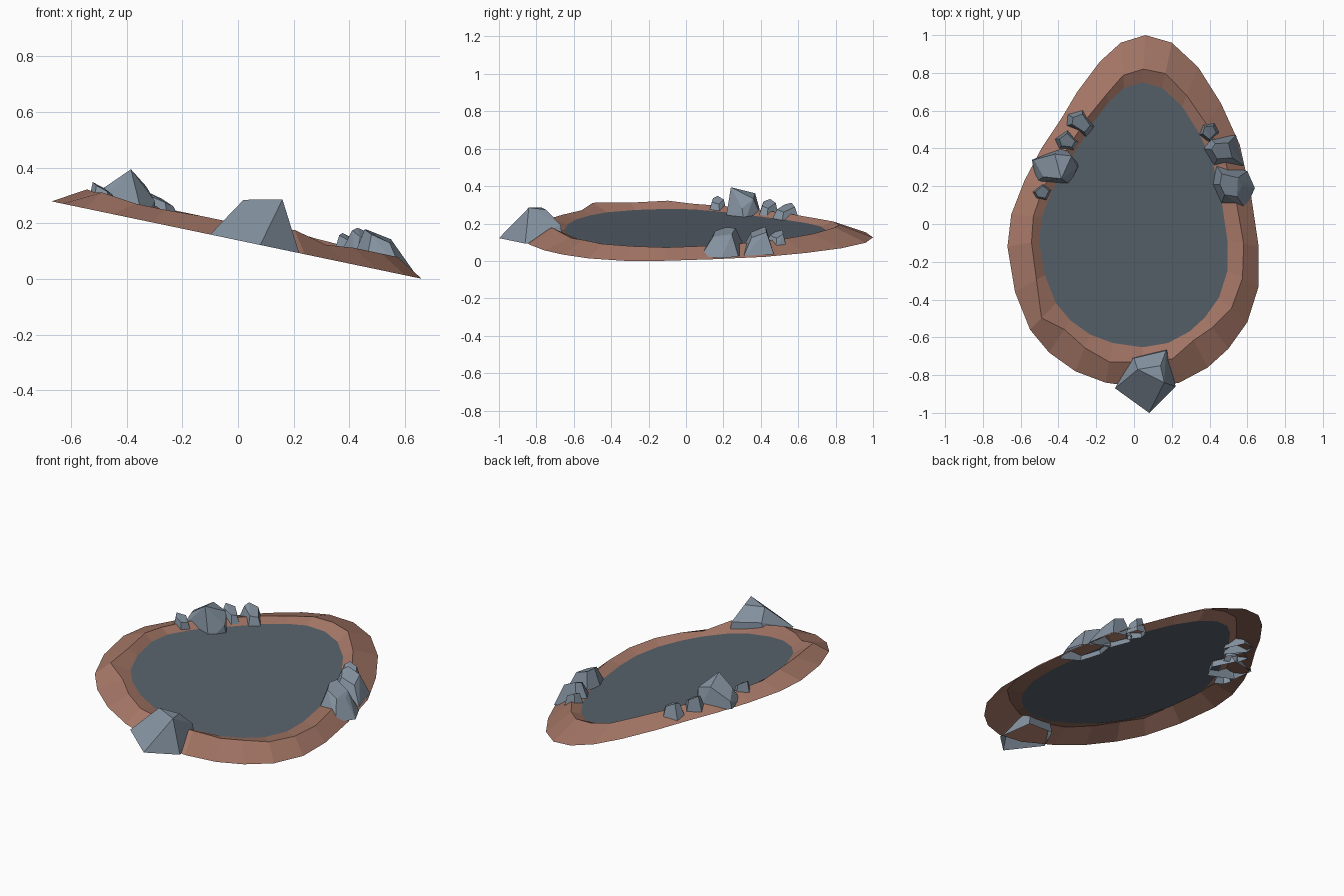
import bpy, bmesh

if "Cube" in bpy.data.objects:
    bpy.data.objects.remove(bpy.data.objects["Cube"])

def material(name, rgb):
    m = bpy.data.materials.new(name)
    m.diffuse_color = (*rgb, 1)
    m.use_nodes = True
    m.node_tree.nodes["Principled BSDF"].inputs["Base Color"].default_value = m.diffuse_color
    return m

EARTH = material("brown_earth", (0.371, 0.181, 0.133))
WATER = material("dark_water", (0.098, 0.122, 0.150))
STONE = material("grey_stone", (0.231, 0.288, 0.352))

def place(x, y, h):
    """Point at height h above the ground plane, which slopes down to +x."""
    return (x, y, 0.209 * (0.664 - x) + h)

def finish(bm, name, mat):
    bmesh.ops.recalc_face_normals(bm, faces=bm.faces)
    me = bpy.data.meshes.new(name)
    bm.to_mesh(me)
    bm.free()
    me.materials.append(mat)
    ob = bpy.data.objects.new(name, me)
    bpy.context.collection.objects.link(ob)

# Egg shaped outline of the pond, clockwise from the back tip
OUTLINE = [(.06, 1), (.20, .96), (.34, .83), (.46, .64), (.56, .42), (.62, .15),
           (.66, -.12), (.66, -.33), (.60, -.52), (.50, -.66), (.39, -.76),
           (.24, -.84), (.06, -.87), (-.15, -.84), (-.31, -.78), (-.45, -.68),
           (-.55, -.56), (-.63, -.36), (-.67, -.12), (-.65, .05), (-.58, .23),
           (-.49, .40), (-.39, .55), (-.30, .70), (-.18, .86), (-.07, .96)]
# Crest of the bank: scale of the outline and height at each point
SCALE = [.82, .83, .82, .83, .85, .87, .88, .87, .86, .83, .81, .85, .84,
         .87, .84, .82, .89, .82, .81, .82, .83, .82, .82, .81, .80, .82]
HEIGHT = [.065, .075, .065, .06, .06, .055, .055, .06, .06, .06, .05, .08, .06,
          .06, .055, .055, .07, .065, .07, .055, .055, .06, .06, .06, .06, .06]
INNER, LEVEL = 0.75, 0.035

# Bank: open strip rising to the crest and dropping to the water
bm = bmesh.new()
rings = [[bm.verts.new(place(x, y, 0)) for x, y in OUTLINE],
         [bm.verts.new(place(x * s, y * s, h)) for (x, y), s, h in zip(OUTLINE, SCALE, HEIGHT)],
         [bm.verts.new(place(x * INNER, y * INNER, LEVEL)) for x, y in OUTLINE]]
n = len(OUTLINE)
for a, b in zip(rings, rings[1:]):
    for i in range(n):
        j = (i + 1) % n
        bm.faces.new((a[j], a[i], b[i], b[j]))
finish(bm, "earth_bank", EARTH)

# Water sheet
bm = bmesh.new()
bm.faces.new([bm.verts.new(place(x * INNER, y * INNER, LEVEL)) for x, y in reversed(OUTLINE)])
finish(bm, "water", WATER)

def rock(name, base, top, low=0.0):
    """Faceted hull over a base outline and raised points, open underneath."""
    bm = bmesh.new()
    for x, y in base:
        bm.verts.new(place(x, y, low))
    for p in top:
        bm.verts.new(place(*p))
    bmesh.ops.convex_hull(bm, input=bm.verts)
    bmesh.ops.recalc_face_normals(bm, faces=bm.faces)
    bmesh.ops.dissolve_limit(bm, angle_limit=0.15, verts=bm.verts, edges=bm.edges)
    under = [f for f in bm.faces if f.normal.z < -0.5]
    bmesh.ops.delete(bm, geom=under, context='FACES')
    finish(bm, name, STONE)

def block(name, base, peak, shrink=0.5):
    """Rock with a slanted flat top drawn in towards its peak."""
    px, py, h = peak
    top = []
    for i, (x, y) in enumerate(base):
        drop = (0.0, 0.12, 0.3, 0.22, 0.1)[i % 5]
        top.append((px + (x - px) * shrink, py + (y - py) * shrink, h * (1 - drop)))
    rock(name, base, top, 0.01)

# Large front boulder
rock("front_boulder",
     [(-.10, -.87), (.08, -1.0), (.22, -.86), (.18, -.66), (-.02, -.71)],
     [(.02, -.77, .15), (.16, -.84, .18), (.14, -.75, .165), (.17, -.67, .09), (0, -.71, .08)])

# Left cluster
rock("left_boulder",
     [(-.54, .34), (-.37, .41), (-.29, .31), (-.34, .21), (-.52, .22)],
     [(-.385, .24, .175), (-.33, .36, .125), (-.42, .37, .135), (-.30, .30, .08),
      (-.53, .34, .045), (-.48, .25, .09)])
block("left_stone_back", [(-.35, .58), (-.27, .61), (-.20, .51), (-.25, .45), (-.36, .52)],
      (-.28, .54, .105), .6)
block("left_stone_middle", [(-.42, .45), (-.35, .50), (-.28, .43), (-.31, .38), (-.40, .39)],
      (-.36, .45, .11), .6)
block("left_stone_front", [(-.54, .17), (-.48, .22), (-.43, .18), (-.46, .12), (-.52, .13)],
      (-.49, .17, .10), .65)

# Right cluster
block("right_stone_back", [(.36, .53), (.43, .54), (.46, .48), (.40, .42), (.34, .47)],
      (.40, .49, .105), .6)
block("right_stone_middle", [(.40, .46), (.54, .47), (.58, .31), (.42, .30), (.36, .40)],
      (.46, .39, .135), .5)
block("right_boulder", [(.43, .32), (.60, .28), (.64, .19), (.59, .08), (.46, .10), (.41, .21)],
      (.50, .21, .135), .5)
